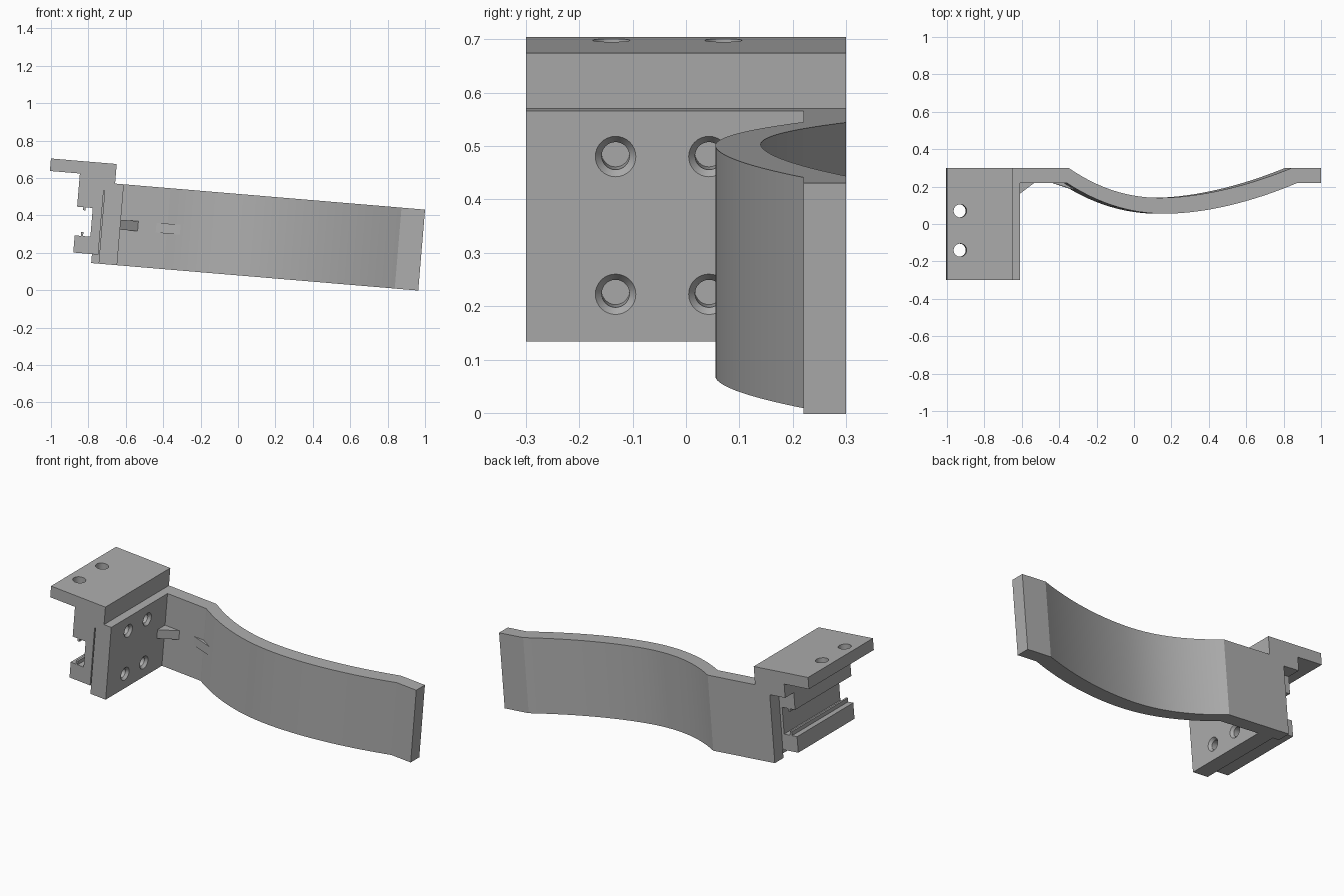
import bpy, bmesh, math
from mathutils import Matrix, Vector

old = bpy.data.objects.get("Cube")
if old:
    bpy.data.objects.remove(old, do_unlink=True)

TILT = math.radians(4.8)
POSE = Matrix.Translation((0, 0, -0.005)) @ Matrix.Rotation(TILT, 4, "Y")

grey = bpy.data.materials.new("plain grey")
grey.use_nodes = True
colour = (0.42, 0.42, 0.42, 1)
grey.diffuse_color = colour
grey.node_tree.nodes["Principled BSDF"].inputs["Base Color"].default_value = colour


def finish(name, bm):
    bmesh.ops.recalc_face_normals(bm, faces=bm.faces)
    mesh = bpy.data.meshes.new(name)
    bm.to_mesh(mesh)
    bm.free()
    mesh.materials.append(grey)
    ob = bpy.data.objects.new(name, mesh)
    ob.matrix_world = POSE
    bpy.context.collection.objects.link(ob)
    return ob


def prism(name, outline, low, high, along):
    """Extrude a 2D outline along y (outline in x, z) or z (outline in x, y)."""
    bm = bmesh.new()
    place = (lambda a, b: (a, low, b)) if along == "y" else (lambda a, b: (a, b, low))
    face = bm.faces.new([bm.verts.new(place(a, b)) for a, b in outline])
    moved = bmesh.ops.extrude_face_region(bm, geom=[face])["geom"]
    shift = Vector((0, high - low, 0) if along == "y" else (0, 0, high - low))
    bmesh.ops.translate(bm, vec=shift, verts=[v for v in moved if isinstance(v, bmesh.types.BMVert)])
    return finish(name, bm)


def drill(target, centre, axis, r_start, r_end, depth):
    """Cut a round or tapered hole centred on a point."""
    bm = bmesh.new()
    turn = Matrix.Rotation(math.pi / 2, 4, "Y") if axis == "x" else Matrix()
    bmesh.ops.create_cone(bm, cap_ends=True, segments=32, radius1=r_start, radius2=r_end,
                          depth=depth, matrix=Matrix.Translation(centre) @ turn)
    cutter = finish("hole_cutter", bm)
    cutter.hide_render = True
    mod = target.modifiers.new("hole", "BOOLEAN")
    mod.operation = "DIFFERENCE"
    mod.solver = "EXACT"
    mod.object = cutter
    select(target)
    bpy.ops.object.modifier_apply(modifier=mod.name)
    bpy.data.objects.remove(cutter, do_unlink=True)


def select(ob):
    bpy.context.view_layer.update()
    bpy.ops.object.select_all(action="DESELECT")
    ob.select_set(True)
    bpy.context.view_layer.objects.active = ob


def sag(x, start, middle, end, top, bottom):
    """Curved side of the arm, with its lowest point off centre."""
    if x < middle:
        return bottom + (top - bottom) * ((middle - x) / (middle - start)) ** 2.1
    return bottom + (top - bottom) * ((x - middle) / (end - middle)) ** 1.8


FRONT = (-0.405, 0.127, 0.834, 0.22, 0.055)
BACK = (-0.395, 0.097, 0.804, 0.30, 0.14)


def curve(side, steps=32):
    start, end = side[0], side[2]
    xs = [start + (end - start) * i / steps for i in range(steps + 1)]
    return [(x, sag(x, *side)) for x in xs]


# Curved arm, running back behind the mounting plate
arm = prism("curved_arm",
            [(-0.795, 0.22)] + curve(FRONT) + [(0.96, 0.22), (0.96, 0.30)]
            + curve(BACK)[::-1] + [(-0.795, 0.30)],
            0.084, 0.518, "z")

# Top flange with its web
flange = prism("top_flange",
               [(-1.056, 0.623), (-0.703, 0.623), (-0.703, 0.518), (-0.755, 0.518),
                (-0.755, 0.477), (-0.895, 0.477), (-0.895, 0.556), (-1.056, 0.556)],
               -0.30, 0.30, "y")
for y in (-0.14, 0.07):
    drill(flange, (-0.985, y, 0.59), "z", 0.035, 0.035, 0.2)

# Upright mounting plate with four countersunk holes
plate = prism("mounting_plate",
              [(-0.755, 0.084), (-0.656, 0.084), (-0.656, 0.518), (-0.755, 0.518)],
              -0.30, 0.22, "y")
for y in (-0.132, 0.043):
    for z in (0.173, 0.432):
        drill(plate, (-0.69, y, z), "x", 0.026, 0.026, 0.09)
        drill(plate, (-0.661, y, z), "x", 0.026, 0.042, 0.02)

# Slotted rail under the flange, with a small lip on each jaw
rail = prism("slotted_rail",
             [(-0.895, 0.477), (-0.895, 0.378), (-0.862, 0.378), (-0.862, 0.362),
              (-0.850, 0.362), (-0.850, 0.378), (-0.811, 0.378), (-0.811, 0.224),
              (-0.850, 0.224), (-0.850, 0.246), (-0.862, 0.246), (-0.862, 0.224),
              (-0.895, 0.224), (-0.895, 0.132), (-0.761, 0.132), (-0.761, 0.477)],
             -0.30, 0.22, "y")

# Small gussets in the two inner corners of the arm
prism("corner_gusset", [(-0.66, 0.15), (-0.656, 0.15), (-0.562, 0.22), (-0.562, 0.23), (-0.66, 0.23)],
      0.275, 0.328, "z")
prism("bend_gusset", [(-0.465, 0.22), (-0.335, sag(-0.335, *FRONT)), (-0.39, 0.24), (-0.465, 0.23)],
      0.275, 0.328, "z")

# Smooth the curved sides and hole walls, keeping corners crisp
for ob in (arm, flange, plate):
    select(ob)
    bpy.ops.object.shade_smooth_by_angle(angle=math.radians(20))
